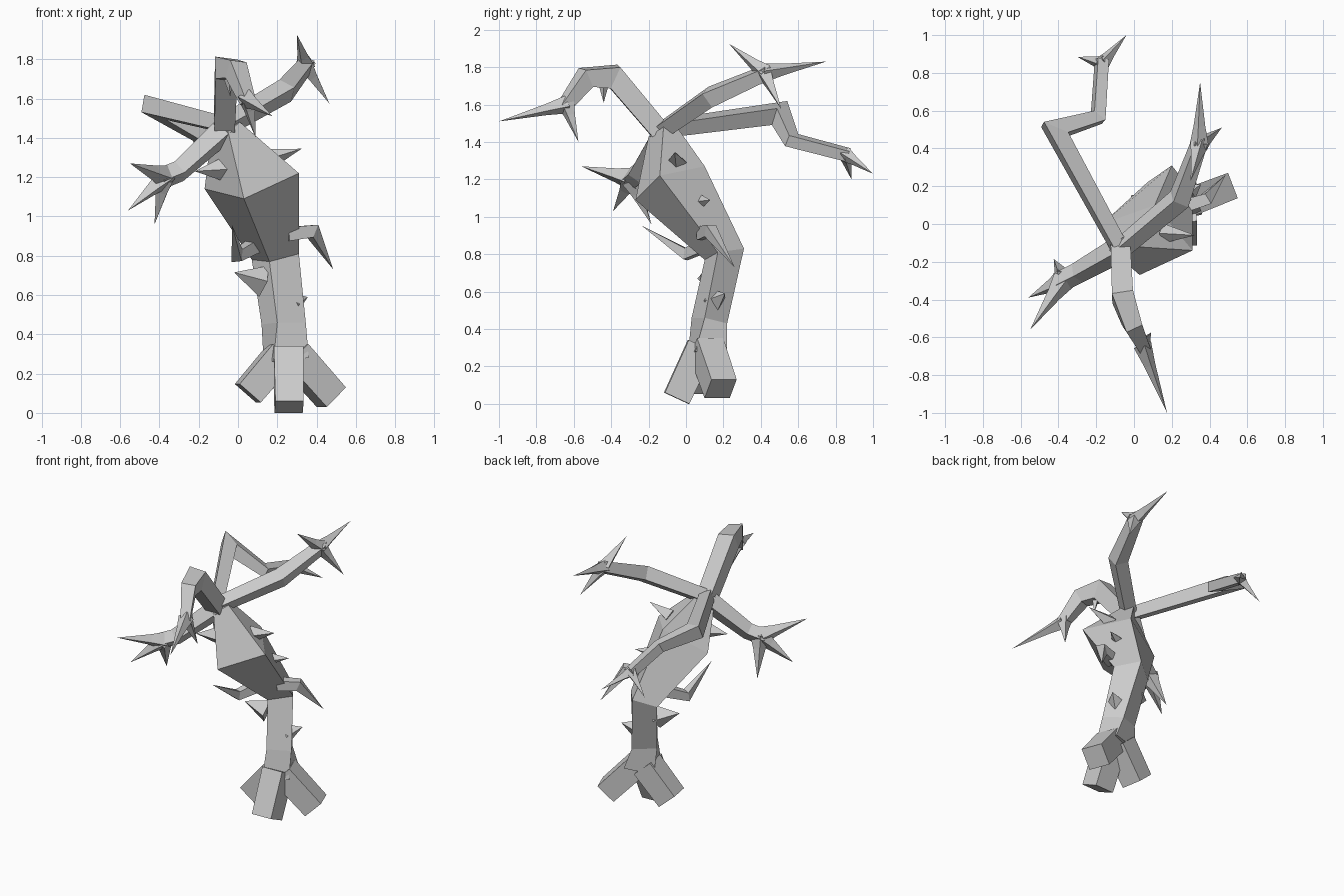
import bpy, bmesh, math
from mathutils import Vector, Matrix

if "Cube" in bpy.data.objects:
    bpy.data.objects.remove(bpy.data.objects["Cube"])

bark = bpy.data.materials.new("grey_bark")
bark.diffuse_color = (0.6, 0.6, 0.6, 1)
bark.use_nodes = True
bark.node_tree.nodes["Principled BSDF"].inputs["Base Color"].default_value = bark.diffuse_color


def finish(name, bm):
    bmesh.ops.remove_doubles(bm, verts=bm.verts, dist=1e-5)
    bmesh.ops.recalc_face_normals(bm, faces=bm.faces)
    me = bpy.data.meshes.new(name)
    bm.to_mesh(me)
    bm.free()
    me.materials.append(bark)
    ob = bpy.data.objects.new(name, me)
    bpy.context.collection.objects.link(ob)
    return ob


def skin(name, rings):
    """Skin four-sided rings into a closed body."""
    bm = bmesh.new()
    loops = [[bm.verts.new(p) for p in r] for r in rings]
    for a, b in zip(loops, loops[1:]):
        for i in range(4):
            j = (i + 1) % 4
            bm.faces.new((a[i], a[j], b[j], b[i]))
    bm.faces.new(loops[0])
    last = rings[-1]
    if (Vector(last[0]) - Vector(last[2])).length > 1e-4:
        bm.faces.new(loops[-1])
    return finish(name, bm)


def limb(name, pts, halves, roll=0.0):
    """Square mitred tube along pts; a half-width of 0 makes a point."""
    p = [Vector(q) for q in pts]
    dirs = [(b - a).normalized() for a, b in zip(p, p[1:])]
    d = dirs[0]
    side = d.cross(Vector((0, 0, 1))).normalized()
    up = side.cross(d)
    rot = Matrix.Rotation(roll, 3, d)
    offs = [rot @ (side * sx + up * sy) for sx, sy in ((1, 1), (-1, 1), (-1, -1), (1, -1))]
    rings = [[p[0] + o * halves[0] for o in offs]]
    for i in range(1, len(p)):
        d = dirs[i - 1]
        n = (d + dirs[i]).normalized() if i < len(dirs) else d
        offs = [o - d * (o.dot(n) / d.dot(n)) for o in offs]
        rings.append([p[i] + o * halves[i] for o in offs])
    return skin(name, rings)


def fingers(name, hand, half, tips):
    for i, t in enumerate(tips):
        h = Vector(hand)
        mid = h.lerp(Vector(t), 0.3)
        limb(f"{name}_twig_{i + 1}", [h, mid, t], [half, half * 0.62, 0], 0.6)


# leaning trunk: rings of front, right, back, left corners
skin("trunk", [
    [(.18, .01, .26), (.36, .05, .28), (.33, .22, .28), (.13, .17, .27)],
    [(.20, .03, .46), (.345, .10, .46), (.27, .22, .43), (.12, .15, .45)],
    [(.16, .10, .77), (.31, .17, .81), (.20, .31, .83), (.07, .22, .78)],
    [(.03, -.27, 1.09), (.31, -.14, 1.22), (.11, .10, 1.27), (-.17, .0, 1.14)],
    [(-.05, -.20, 1.43), (.01, -.12, 1.48), (-.06, -.07, 1.51), (-.13, -.14, 1.47)],
])

# root feet
for nm, top, end, roll in (
        ("front", (.255, .08, .31), (.26, -.05, .03), 0),
        ("right", (.28, .11, .30), (.475, .185, .08), 0),
        ("left", (.22, .12, .30), (.05, .09, .10), 0)):
    limb(nm + "_root", [top, end], [.075, .072], roll)

# branch reaching back and right
limb("right_branch", [(-.07, -.13, 1.46), (.24, .13, 1.64), (.35, .44, 1.775)],
     [.04, .045, .034], 0.6)
fingers("right_branch", (.345, .42, 1.77), .036,
        [(.30, .23, 1.925), (.35, .75, 1.83), (.465, .51, 1.575)])

# long bent branch reaching back and left
limb("back_branch", [(-.08, -.12, 1.47), (-.42, .50, 1.555), (-.19, .565, 1.41), (-.17, .87, 1.33)],
     [.038, .045, .032, .03], 0.3)
fingers("back_branch", (-.17, .85, 1.335), .03,
        [(-.04, 1.0, 1.23), (-.30, .885, 1.20)])

# hooked branch curling over the front
limb("hooked_branch", [(-.07, -.14, 1.46), (-.06, -.385, 1.75), (-.01, -.535, 1.745), (.05, -.655, 1.585)],
     [.052, .056, .046, .03])
fingers("hooked_branch", (.045, -.64, 1.60), .035,
        [(.175, -1.0, 1.51), (.09, -.575, 1.40)])

# branch reaching forward and left
limb("left_branch", [(-.07, -.13, 1.44), (-.30, -.26, 1.23), (-.40, -.31, 1.19)],
     [.05, .04, .04], 0.7)
fingers("left_branch", (-.37, -.295, 1.20), .045,
        [(-.55, -.56, 1.27), (-.56, -.39, 1.03), (-.425, -.185, .96)])

# small bent twigs on the trunk
limb("small_right_twig", [(.25, .09, .91), (.38, .13, .925), (.485, .26, .73)], [.035, .03, 0])
limb("small_left_twig", [(.10, .13, .86), (-.005, .0, .80), (-.03, -.24, .955)], [.035, .027, 0])

# thorns: base centre, tip, half-width
for i, (base, tip, h) in enumerate((
        ((-.07, -.11, 1.24), (-.22, -.15, 1.23), .045),
        ((.15, -.05, 1.29), (.325, -.06, 1.345), .038),
        ((.20, .08, 1.08), (.305, .13, 1.09), .028),
        ((.27, .15, .55), (.355, .21, .59), .048),
        ((.13, .14, .67), (-.02, .10, .715), .058),
        ((-.05, -.44, 1.75), (-.04, -.44, 1.61), .028))):
    limb(f"thorn_{i + 1}", [base, tip], [h, 0], math.pi / 4)
